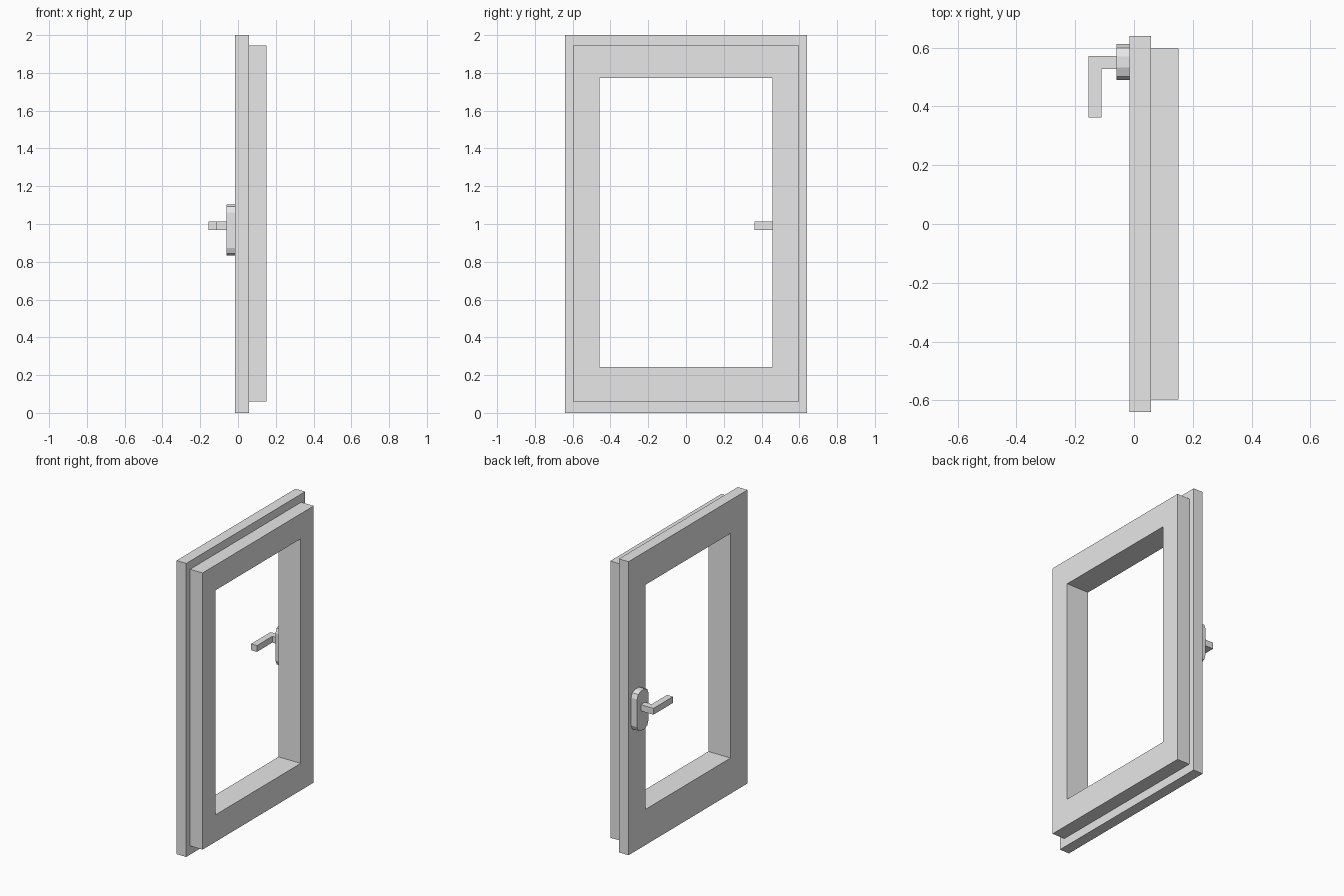
import bpy
import bmesh

cube = bpy.data.objects.get("Cube")
if cube:
    bpy.data.objects.remove(cube, do_unlink=True)

# One light grey finish for the whole window
grey = bpy.data.materials.new("light_grey")
grey.use_nodes = True
colour = (0.8, 0.8, 0.8, 1)
grey.diffuse_color = colour
grey.node_tree.nodes["Principled BSDF"].inputs["Base Color"].default_value = colour


def finish(name, bm):
    bmesh.ops.recalc_face_normals(bm, faces=bm.faces[:])
    mesh = bpy.data.meshes.new(name)
    bm.to_mesh(mesh)
    bm.free()
    mesh.materials.append(grey)
    obj = bpy.data.objects.new(name, mesh)
    bpy.context.collection.objects.link(obj)
    return obj


def rectangle(y0, y1, z0, z1):
    return [(y0, z0), (y1, z0), (y1, z1), (y0, z1)]


def extrude_profile(name, profile, x0, x1):
    """Solid with a (y, z) outline, running from x0 to x1."""
    bm = bmesh.new()
    face = bm.faces.new([bm.verts.new((x0, y, z)) for y, z in profile])
    result = bmesh.ops.extrude_face_region(bm, geom=[face])
    for v in result["geom"]:
        if isinstance(v, bmesh.types.BMVert):
            v.co.x = x1
    return finish(name, bm)


def frame(name, outer, inner, x0, x1):
    """Rectangular ring with matching corner loops joined by quads."""
    bm = bmesh.new()
    loops = [[bm.verts.new((x, y, z)) for y, z in outline]
             for outline, x in ((outer, x0), (outer, x1), (inner, x1), (inner, x0))]
    for a, b in zip(loops, loops[1:] + loops[:1]):
        for i in range(4):
            j = (i + 1) % 4
            bm.faces.new((a[i], a[j], b[j], b[i]))
    return finish(name, bm)


# Window: wide flange and stepped frame around one opening
opening = rectangle(-0.458, 0.458, 0.243, 1.773)
frame("flange_frame", rectangle(-0.64, 0.64, 0, 2), opening, -0.015, 0.058)
frame("stepped_frame", rectangle(-0.598, 0.598, 0.059, 1.944), opening, 0.058, 0.152)

# Handle backplate with faceted corners
plate = extrude_profile("handle_backplate", rectangle(0.49, 0.612, 0.832, 1.104), -0.06, -0.015)
bm = bmesh.new()
bm.from_mesh(plate.data)
corners = [e for e in bm.edges if abs(e.verts[0].co.x - e.verts[1].co.x) > 0.01]
bmesh.ops.bevel(bm, geom=corners, offset=0.042, segments=2, profile=0.5, affect='EDGES')
bm.to_mesh(plate.data)
bm.free()

# L-shaped lever, outlined from above and extruded upward
bm = bmesh.new()
outline = [(-0.06, 0.572), (-0.155, 0.572), (-0.155, 0.362),
           (-0.111, 0.362), (-0.111, 0.528), (-0.06, 0.528)]
lever = bm.faces.new([bm.verts.new((x, y, 0.969)) for x, y in outline])
result = bmesh.ops.extrude_face_region(bm, geom=[lever])
top = [v for v in result["geom"] if isinstance(v, bmesh.types.BMVert)]
bmesh.ops.translate(bm, verts=top, vec=(0, 0, 0.043))
finish("handle_lever", bm)
